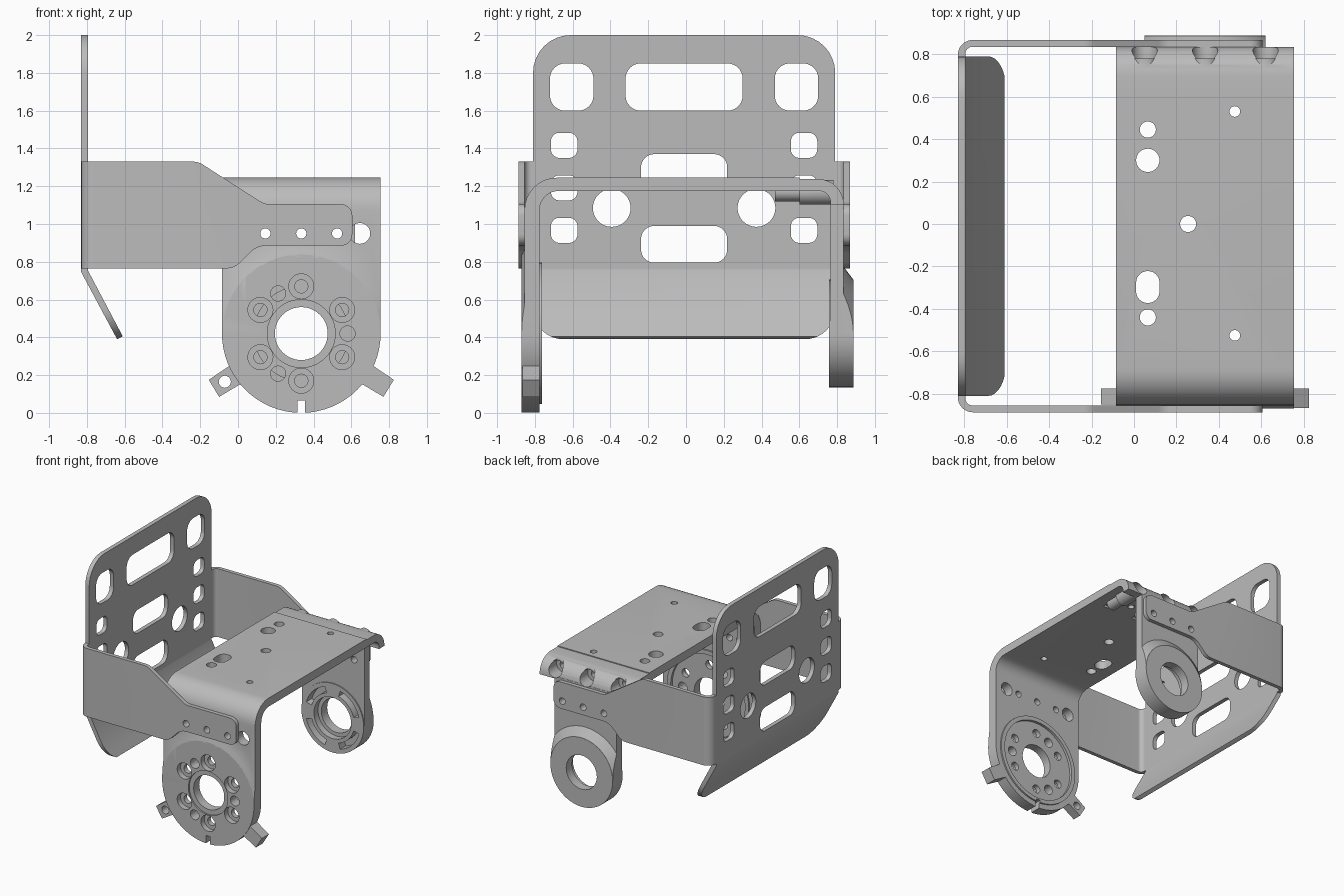
import bpy, bmesh, math
from mathutils import Vector

if "Cube" in bpy.data.objects:
    bpy.data.objects.remove(bpy.data.objects["Cube"])

metal = bpy.data.materials.new("grey_metal")
GREY = (0.5, 0.5, 0.5, 1)
metal.diffuse_color = GREY
metal.use_nodes = True
metal.node_tree.nodes["Principled BSDF"].inputs["Base Color"].default_value = GREY

CX, CZ = 0.335, 0.42      # hub axis
MID = -0.01               # mirror line of the back frame


def add_object(name, bm):
    bmesh.ops.recalc_face_normals(bm, faces=bm.faces)
    mesh = bpy.data.meshes.new(name)
    bm.to_mesh(mesh)
    bm.free()
    obj = bpy.data.objects.new(name, mesh)
    bpy.context.collection.objects.link(obj)
    return obj


def place(axis, u, v, w):
    return {"x": (w, u, v), "y": (u, w, v), "z": (u, v, w)}[axis]


def loft(axis, lower, upper, a, b, name="cutter"):
    """Solid between two matching outlines at positions a and b on an axis."""
    bm = bmesh.new()
    rings = [[bm.verts.new(place(axis, u, v, w)) for u, v in pts]
             for pts, w in ((lower, a), (upper, b))]
    n = len(lower)
    for ring in rings:
        bm.faces.new(ring)
    for i in range(n):
        j = (i + 1) % n
        bm.faces.new((rings[0][i], rings[0][j], rings[1][j], rings[1][i]))
    return add_object(name, bm)


def prism(axis, pts, a, b, name="cutter"):
    return loft(axis, pts, pts, a, b, name)


def circle(u, v, r, n=48):
    return [(u + r * math.cos(math.tau * i / n), v + r * math.sin(math.tau * i / n))
            for i in range(n)]


def fillet(corners, steps=8):
    """Outline from (u, v, radius) corners."""
    out = []
    for i, (u, v, r) in enumerate(corners):
        p = Vector((u, v))
        if r == 0:
            out.append((u, v))
            continue
        d1 = (Vector(corners[i - 1][:2]) - p).normalized()
        d2 = (Vector(corners[(i + 1) % len(corners)][:2]) - p).normalized()
        half = d1.angle(d2) / 2
        c = p + (d1 + d2).normalized() * r / math.sin(half)
        t = r / math.tan(half)
        s, e = p + d1 * t - c, p + d2 * t - c
        start = math.atan2(s.y, s.x)
        turn = (math.atan2(e.y, e.x) - start + math.pi) % math.tau - math.pi
        out += [(c.x + r * math.cos(start + turn * k / steps),
                 c.y + r * math.sin(start + turn * k / steps)) for k in range(steps + 1)]
    return out


def rect(u0, v0, u1, v1, r=0):
    return fillet([(u0, v0, r), (u1, v0, r), (u1, v1, r), (u0, v1, r)])


def arc_slot(r0, r1, mid, span, n=12):
    angles = [math.radians(mid + span * (k / n - 0.5)) for k in range(n + 1)]
    ring = [(r0, a) for a in angles] + [(r1, a) for a in reversed(angles)]
    return [(CX + r * math.cos(a), CZ + r * math.sin(a)) for r, a in ring]


def combine(obj, others, op="DIFFERENCE"):
    for other in others:
        mod = obj.modifiers.new(op, "BOOLEAN")
        mod.operation, mod.solver, mod.object = op, "EXACT", other
    bpy.context.view_layer.update()
    done = obj.evaluated_get(bpy.context.evaluated_depsgraph_get())
    mesh = bpy.data.meshes.new_from_object(done)
    obj.modifiers.clear()
    obj.data = mesh
    for other in others:
        bpy.data.objects.remove(other)
    return obj


def finish(obj):
    obj.data.materials.clear()
    obj.data.materials.append(metal)
    bpy.ops.object.select_all(action="DESELECT")
    obj.select_set(True)
    bpy.context.view_layer.objects.active = obj
    bpy.ops.object.shade_smooth_by_angle(angle=math.radians(30))


def screw_row():
    return [prism("y", circle(x, 0.95, 0.027, 24), -1, 1) for x in (0.145, CX, 0.525)]


# Back frame: upright plate with a slanted lower flap
frame = prism("y", [(-0.83, 2), (-0.83, 0.745), (-0.64, 0.39), (-0.61, 0.405),
                    (-0.795, 0.755), (-0.795, 2)], -0.81, 0.79, "back_frame")
outline = fillet([(-0.81, 0.39, 0.16), (0.79, 0.39, 0.16), (0.79, 2, 0.2), (-0.81, 2, 0.2)])
combine(frame, [prism("x", outline, -1, 0)], "INTERSECT")

# Wrap-around side arms, bent at the frame and tapering to the screw pads
arms = prism("z", fillet([(0.61, -0.887, 0), (-0.83, -0.887, 0.07), (-0.83, 0.867, 0.07),
                          (0.61, 0.867, 0), (0.61, 0.835, 0), (-0.795, 0.835, 0.035),
                          (-0.795, -0.855, 0.035), (0.61, -0.855, 0)]), 0.765, 1.33, "side_arms")
side = fillet([(-0.9, 0.7, 0), (-0.9, 1.33, 0), (-0.21, 1.33, 0.1), (0.14, 1.105, 0.1),
               (0.605, 1.105, 0.06), (0.605, 0.885, 0.06), (0.1, 0.885, 0.12),
               (-0.02, 0.765, 0.1), (-0.1, 0.765, 0), (-0.1, 0.7, 0)])
combine(arms, [prism("y", side, -1, 1)], "INTERSECT")
combine(frame, [arms], "UNION")

# Windows in the plate and screw holes in the arms
windows = [rect(-0.31 + MID, 1.6, 0.31 + MID, 1.85, 0.08)]
windows += [rect(-0.228 + MID, z, 0.228 + MID, z + 0.195, 0.07) for z in (0.795, 1.175)]
for s in (-1, 1):
    windows.append(rect(MID + s * 0.595 - 0.115, 1.6, MID + s * 0.595 + 0.115, 1.85, 0.08))
    windows.append(circle(MID + s * 0.383, 1.085, 0.1))
    for z in (0.9, 1.125, 1.35):
        windows.append(rect(MID + s * 0.635 - 0.07, z, MID + s * 0.635 + 0.07, z + 0.133, 0.045))
combine(frame, [prism("x", w, -1, -0.7) for w in windows] + screw_row())
finish(frame)

# U-shaped bracket: front leg, top sheet and rear bend
profile = fillet([(-0.855, CZ, 0), (-0.855, 1.245, 0.17), (0.6, 1.245, 0), (0.6, 1.238, 0),
                  (0.835, 1.238, 0.135), (0.835, 1.1, 0), (0.765, 1.1, 0), (0.765, 1.175, 0.06),
                  (-0.775, 1.175, 0.1), (-0.775, CZ, 0)])
bracket = prism("x", profile, -0.085, 0.755, "u_bracket")

# Raised pad tapering into the front leg
pad = loft("y", circle(CX, CZ, 0.42, 64), circle(CX, CZ, 0.455, 64), -0.87, -0.85)
combine(pad, [prism("y", rect(-0.085, CZ, 0.755, 1), -1, 0)], "INTERSECT")
disc = prism("y", circle(CX, CZ, 0.42, 64), -0.87, -0.775)
rim = prism("y", circle(CX, CZ, 0.375, 64), -0.8, -0.763)

# Slanted tabs on both sides of the front hub
tab = [(-0.155, 0.175), (-0.1, 0.085), (0.06, 0.18), (0, 0.28)]
left_tab = prism("y", [(2 * CX - x, z) for x, z in tab], -0.866, -0.775)
right_tab = prism("y", tab, -0.85, -0.775)

# Narrow rear leg with the rear hub
leg = prism("y", rect(0.05, CZ, 0.62, 1.12), 0.765, 0.835)
hub = prism("y", circle(CX, CZ, 0.285, 64), 0.757, 0.887)
blend = loft("y", circle(CX, CZ, 0.36, 64), circle(CX, CZ, 0.285, 64), 0.83, 0.886)
combine(blend, [prism("y", rect(0.05, CZ, 0.62, 1), 0, 1)], "INTERSECT")

# Screw bosses beneath the rear bend
bosses = []
BOSS_X = (0.05, CX, 0.62)
for x in BOSS_X:
    bosses += [prism("y", circle(x, 1.17, 0.05, 32), 0.47, 0.62),
               prism("y", circle(x, 1.167, 0.065, 32), 0.6, 0.78)]
combine(bracket, [pad, disc, rim, left_tab, right_tab, leg, hub, blend] + bosses, "UNION")

# Front hub: recess, bore, counterbored screws, small holes, notch
cuts = [prism("y", circle(CX, CZ, 0.34, 64), -0.785, -0.7),
        prism("y", circle(CX, CZ, 0.18), -0.9, -0.858),
        prism("y", circle(CX, CZ, 0.14), -1, 1),
        prism("y", rect(CX - 0.02, -0.1, CX + 0.02, 0.065), -1, -0.7),
        prism("y", circle(-0.07, 0.165, 0.032, 24), -1, -0.7)]
for k in range(6):
    a = math.radians(30 + 60 * k)
    x, z = CX + 0.25 * math.cos(a), CZ + 0.25 * math.sin(a)
    cuts += [prism("y", circle(x, z, 0.066, 32), -0.9, -0.825),
             prism("y", circle(x, z, 0.035, 24), -0.9, -0.7)]
for deg in (0, 120, 240):
    a = math.radians(deg)
    cuts.append(prism("y", circle(CX + 0.245 * math.cos(a), CZ + 0.245 * math.sin(a), 0.04, 24),
                      -0.9, -0.7))

# Front leg shoulder holes and screw rows
cuts += [prism("y", circle(CX + s * 0.31, 0.95, 0.055, 32), -1, -0.7) for s in (-1, 1)]
cuts += screw_row()

# Rear hub: stepped bore and curved pockets
cuts.append(prism("y", circle(CX, CZ, 0.17), 0.7, 0.81))
cuts += [prism("y", arc_slot(0.2, 0.25, 45 + 90 * k, 58), 0.7, 0.83) for k in range(4)]

# Scalloped screw seats in the rear bend
for x in BOSS_X:
    cuts += [prism("y", circle(x, 1.167, 0.06, 32), 0.72, 1),
             prism("y", circle(x, 1.167, 0.028, 24), 0.4, 0.8)]

# Holes in the top sheet
for x, y, r in ((0.065, 0.445, 0.038), (0.065, 0.3, 0.055), (0.255, 0, 0.038),
                (0.065, -0.44, 0.038), (0.475, 0.53, 0.025), (0.475, -0.525, 0.025)):
    cuts.append(prism("z", circle(x, y, r, 32), 1.1, 1.4))
cuts.append(prism("z", rect(0.01, -0.372, 0.12, -0.222, 0.054), 1.1, 1.4))
combine(bracket, cuts)
finish(bracket)
